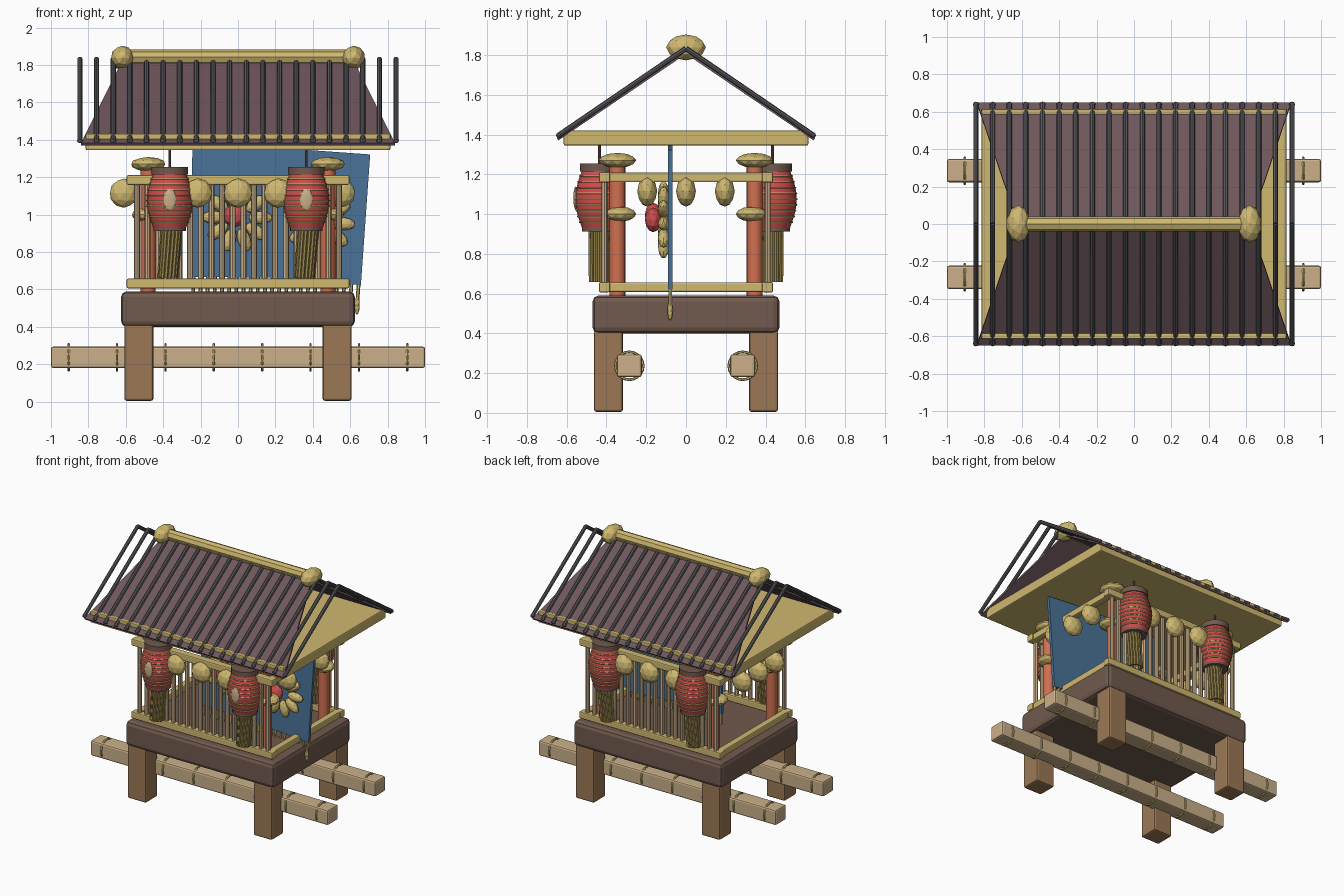
import bpy, math
from mathutils import Vector, Matrix

if "Cube" in bpy.data.objects:
    bpy.data.objects.remove(bpy.data.objects["Cube"])


def mat(name, r, g, b):
    m = bpy.data.materials.new(name)
    m.diffuse_color = [((c / 255 + 0.055) / 1.055) ** 2.4 for c in (r, g, b)] + [1]
    m.use_nodes = True
    m.node_tree.nodes["Principled BSDF"].inputs["Base Color"].default_value = m.diffuse_color
    return m


TAN = mat("pale_wood", 203, 176, 138)
BROWN = mat("leg_wood", 156, 121, 85)
DARK = mat("dark_wood", 113, 90, 78)
GOLD = mat("gold", 207, 184, 112)
ORANGE = mat("vermilion", 208, 112, 80)
RED = mat("lantern_red", 208, 76, 76)
BLUE = mat("curtain_blue", 74, 116, 152)
ROOF = mat("roof_plum", 110, 86, 91)
GREY = mat("slate_grey", 88, 88, 93)
STRAW = mat("tassel_straw", 158, 138, 78)


def finish(name, m, smooth=False):
    o = bpy.context.object
    o.name = name
    o.data.materials.append(m)
    if smooth:
        bpy.ops.object.shade_smooth_by_angle()
    return o


def box(name, m, loc, size, bevel=0.0, rot_y=0.0):
    bpy.ops.mesh.primitive_cube_add(size=1, location=loc, rotation=(0, rot_y, 0))
    o = finish(name, m)
    o.scale = size
    bpy.ops.object.transform_apply(location=False, rotation=False, scale=True)
    if bevel:
        b = o.modifiers.new("bevel", 'BEVEL')
        b.width, b.segments = bevel, 2
    return o


def rod(name, m, a, b, r, n=8):
    a, b = Vector(a), Vector(b)
    bpy.ops.mesh.primitive_cylinder_add(vertices=n, radius=r, depth=(b - a).length, location=(a + b) / 2)
    o = finish(name, m, True)
    o.rotation_euler = (b - a).to_track_quat('Z', 'Y').to_euler()
    return o


def ball(name, m, loc, scale, rot_y=0.0):
    bpy.ops.mesh.primitive_ico_sphere_add(subdivisions=2, radius=1, location=loc, rotation=(0, rot_y, 0))
    o = finish(name, m)
    o.scale = scale
    return o


def mesh(name, m, verts, faces):
    d = bpy.data.meshes.new(name)
    d.from_pydata(verts, [], faces)
    o = bpy.data.objects.new(name, d)
    bpy.context.collection.objects.link(o)
    d.materials.append(m)
    return o


def lathe(name, m, loc, profile, n=20):
    verts = [(r * math.cos(2 * math.pi * i / n), r * math.sin(2 * math.pi * i / n), z)
             for r, z in profile for i in range(n)]
    faces = [(k * n + i, k * n + (i + 1) % n, (k + 1) * n + (i + 1) % n, (k + 1) * n + i)
             for k in range(len(profile) - 1) for i in range(n)]
    faces += [tuple(reversed(range(n))), tuple(range((len(profile) - 1) * n, len(profile) * n))]
    o = mesh(name, m, verts, faces)
    o.location = loc
    for p in o.data.polygons:
        p.use_smooth = len(p.vertices) == 4
    return o


def torus(name, m, loc, R, r, rot=(0, 0, 0), n=20):
    bpy.ops.mesh.primitive_torus_add(major_radius=R, minor_radius=r, major_segments=n,
                                     minor_segments=6, location=loc, rotation=rot)
    return finish(name, m, True)


# Base, legs and carrying poles with bands
box("base", DARK, (0, 0, 0.495), (1.25, 0.94, 0.19), 0.03)
for sy in (-1, 1):
    for sx in (-1, 1):
        box("leg", BROWN, (sx * 0.53, sy * 0.39, 0.21), (0.155, 0.145, 0.41), 0.012)
    box("carrying_pole", TAN, (0, sy * 0.285, 0.237), (2, 0.125, 0.115), 0.012)
    for i in range(8):
        torus("pole_band", GOLD, (-0.905 + i * 0.2586, sy * 0.285, 0.237), 0.07, 0.007, (0, math.pi / 2, 0))

# Rails, pillars and slatted walls
for s in (-1, 1):
    for z in (0.632, 1.185):
        box("long_rail", GOLD, (0, s * 0.41, z), (1.19, 0.055, 0.052), 0.008)
        box("end_rail", GOLD, (s * 0.56, 0, z), (0.05, 0.84, 0.05), 0.008)
    for sx in (-1, 1):
        rod("pillar", ORANGE, (sx * 0.48, s * 0.345, 0.58), (sx * 0.48, s * 0.345, 1.3), 0.04, 16)
        ball("pillar_cap", GOLD, (sx * 0.48, s * 0.345, 1.27), (0.095, 0.095, 0.038))
        ball("pillar_collar", GOLD, (sx * 0.49, s * 0.33, 1.0), (0.08, 0.08, 0.038))
    for i in range(20):
        x = -0.54 + i * 1.08 / 19
        rod("slat", TAN, (x, s * 0.41, 0.64), (x, s * 0.41, 1.17), 0.016)

# Garland balls under the top rails
for k in (-1, 0, 1):
    for s in (-1, 1):
        ball("garland_ball", GOLD, (k * 0.215, s * 0.44, 1.115), (0.078, 0.05, 0.078))
    for x in (-0.61, 0.55):
        ball("garland_ball", GOLD, (x, k * 0.195, 1.115), (0.078, 0.05, 0.078))

# Curtains, each with a flower crest and a fringe
for cx, cz, tilt in ((-0.005, 1.015, 0.01), (0.44, 0.99, 0.071)):
    box("curtain", BLUE, (cx, -0.08, cz), (0.485, 0.022, 0.7), 0, tilt)
    M = Matrix.Translation((cx, -0.08, cz)) @ Matrix.Rotation(tilt, 4, 'Y')
    for i in range(10):
        a = i * math.pi / 5
        p = M @ Vector((0.125 * math.cos(a), -0.033, -0.03 + 0.125 * math.sin(a)))
        ball("crest_petal", GOLD, p, (0.065, 0.028, 0.035), tilt - a)
    ball("crest_center", RED, M @ Vector((-0.01, -0.085, -0.02)), (0.062, 0.042, 0.062))
    for i in range(13):
        x = -0.23 + i * 0.46 / 12
        rod("fringe", GOLD, M @ Vector((x, 0, -0.34)), M @ Vector((x, 0, -0.45)), 0.01, 6)
        ball("fringe_tip", GOLD, M @ Vector((x, 0, -0.46)), (0.014, 0.014, 0.05))

# Lanterns with rings, cord and tassel
for sx in (-1, 1):
    for sy in (-1, 1):
        x, y = sx * 0.365, sy * 0.435
        prof = [(0.088 + 0.034 * math.sin(math.pi * i / 10), 0.93 + 0.029 * i) for i in range(11)]
        lathe("lantern_body", RED, (x, y, 0), prof)
        for r, z in prof[1:-1]:
            torus("lantern_ring", GOLD, (x, y, z), r, 0.005)
        rod("lantern_cap", DARK, (x, y, 1.215), (x, y, 1.255), 0.098, 20)
        rod("lantern_foot", DARK, (x, y, 0.912), (x, y, 0.94), 0.088, 20)
        rod("lantern_cord", DARK, (x, y, 1.25), (x, y, 1.36), 0.007)
        for i in range(14):
            a = 2 * math.pi * i / 14
            c, s = math.cos(a), math.sin(a)
            rod("tassel_strand", STRAW, (x + 0.01 + 0.047 * c, y + 0.047 * s, 0.92),
                (x - 0.01 + 0.045 * c, y + 0.045 * s, 0.66), 0.011, 6)
    ball("lantern_emblem", TAN, (sx * 0.365, -0.555, 1.08), (0.035, 0.012, 0.06))

# Roof: eave plate, sloping sheets, batten rods, ridge
box("eave_plate", GOLD, (0, 0, 1.382), (1.63, 1.23, 0.075), 0.008)
for s in (-1, 1):
    box("eave_strip", GOLD, (0, s * 0.6, 1.417), (1.63, 0.03, 0.03), 0.006)
    sheet = mesh("roof_sheet", ROOF,
                 [(-0.84, s * 0.65, 1.382), (0.84, s * 0.65, 1.382), (0.62, 0, 1.822), (-0.62, 0, 1.822)],
                 [(0, 1, 2, 3) if s < 0 else (3, 2, 1, 0)])
    t = sheet.modifiers.new("thickness", 'SOLIDIFY')
    t.thickness = 0.014
    for i in range(20):
        x = -0.845 + i * 1.69 / 19
        rod("roof_batten", GREY, (x, 0, 1.833), (x, s * 0.645, 1.393), 0.0135)
        ball("batten_tip", GREY, (x, s * 0.64, 1.396), (0.016, 0.014, 0.014))
    ball("ridge_finial", GOLD, (s * 0.618, 0, 1.838), (0.063, 0.1, 0.065))
rod("ridge_beam", GOLD, (-0.62, 0, 1.842), (0.62, 0, 1.842), 0.04)
